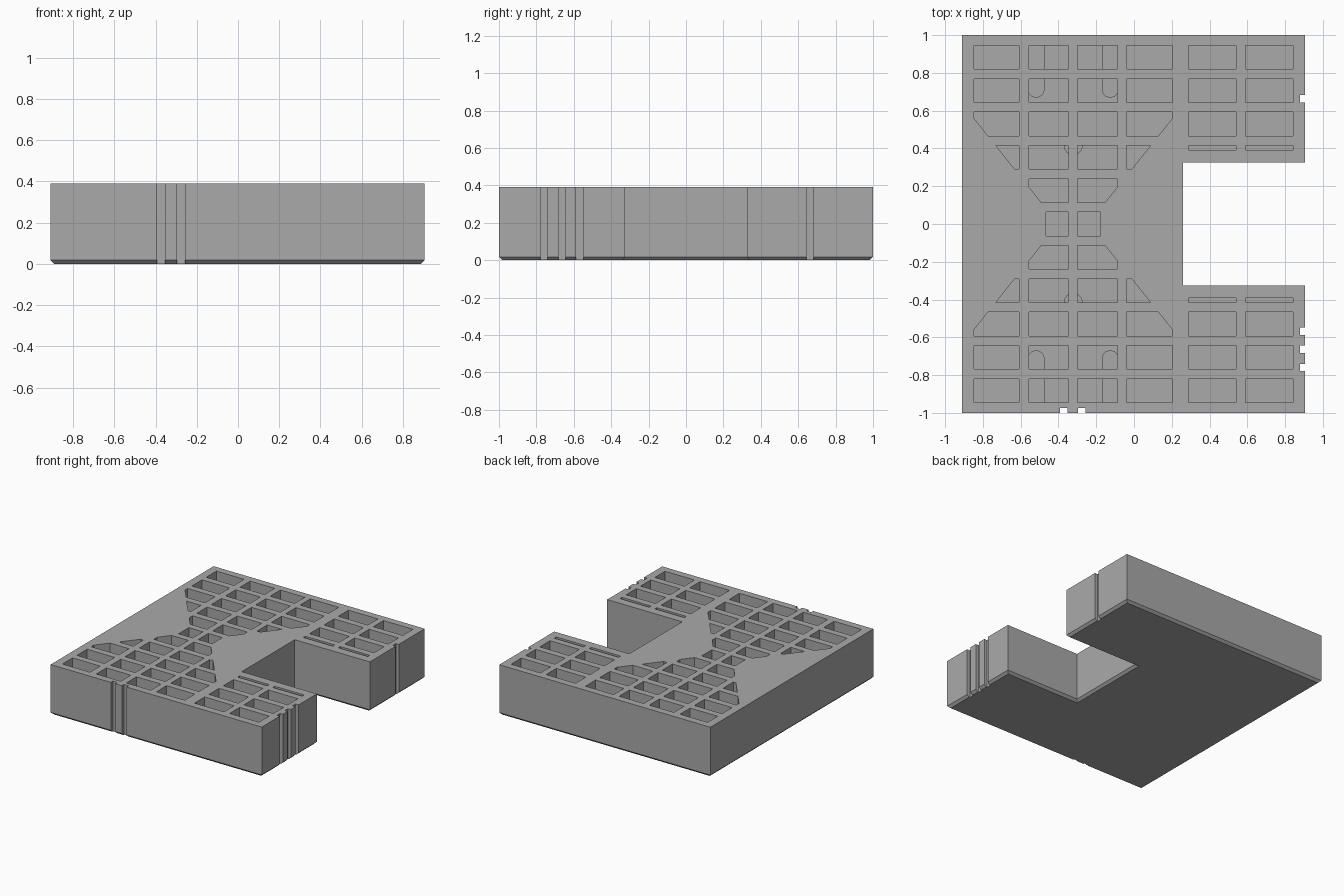
import bpy
import bmesh
import math

if "Cube" in bpy.data.objects:
    bpy.data.objects.remove(bpy.data.objects["Cube"])

grey = bpy.data.materials.new("plain grey")
grey.use_nodes = True
COLOUR = (0.4, 0.4, 0.4, 1)
grey.diffuse_color = COLOUR
grey.node_tree.nodes["Principled BSDF"].inputs["Base Color"].default_value = COLOUR

HEIGHT = 0.39
FLOOR = 0.06      # floor of the pockets
AXIS = -0.322     # x of the hourglass centre line


def rect(x0, x1, y0, y1):
    return [(x0, y0), (x1, y0), (x1, y1), (x0, y1)]


def make(name, outlines, z0, z1, chamfer=0):
    """Extrude closed outlines into one object, optionally chamfering the bottom rim."""
    bm = bmesh.new()
    for pts in outlines:
        face = bm.faces.new([bm.verts.new((x, y, z0)) for x, y in pts])
        top = bmesh.ops.extrude_face_region(bm, geom=[face], use_keep_orig=True)["geom"]
        for v in top:
            if isinstance(v, bmesh.types.BMVert):
                v.co.z = z1
    bmesh.ops.recalc_face_normals(bm, faces=bm.faces[:])
    if chamfer:
        rim = [e for e in bm.edges if all(v.co.z == z0 for v in e.verts)]
        bmesh.ops.bevel(bm, geom=rim, offset=chamfer, segments=1, affect='EDGES')
    mesh = bpy.data.meshes.new(name)
    bm.to_mesh(mesh)
    bm.free()
    mesh.materials.append(grey)
    obj = bpy.data.objects.new(name, mesh)
    bpy.context.collection.objects.link(obj)
    return obj


def boolean(target, tool, operation):
    mod = target.modifiers.new("cut", 'BOOLEAN')
    mod.operation = operation
    mod.solver = 'EXACT'
    mod.object = tool
    bpy.context.view_layer.objects.active = target
    bpy.ops.object.modifier_apply(modifier=mod.name)
    bpy.data.objects.remove(tool)


# Main block with a rectangular bay in one side
block = make("block", [[
    (-0.91, -1), (0.905, -1), (0.905, -0.325), (0.26, -0.325),
    (0.26, 0.325), (0.905, 0.325), (0.905, 1), (-0.91, 1)]], 0, HEIGHT, 0.018)

# Narrow vertical grooves in the front and the side
grooves = [rect(x - 0.02, x + 0.02, -1.1, -0.975) for x in (-0.373, -0.277)]
grooves += [rect(0.88, 1, y - 0.019, y + 0.019) for y in (-0.76, -0.663, -0.568, 0.663)]
boolean(block, make("groove_cutter", grooves, -0.1, 0.5), 'DIFFERENCE')

# Grid of pockets
columns = [(-0.847, -0.61), (-0.557, -0.346), (-0.298, -0.087),
           (-0.04, 0.203), (0.288, 0.541), (0.589, 0.842)]
cells = [rect(x0, x1, row * 0.1765 - 0.0625, row * 0.1765 + 0.0625)
         for x0, x1 in columns for row in range(-5, 6)]
pockets = make("pocket_cutter", cells, FLOOR, 0.5)

# Keep pockets only inside an hourglass and the two arms
quarter = [(0.144, 0.083), (0.54, 0.578), (0.54, 0.97)]
half = quarter + [(-x, y) for x, y in reversed(quarter)]
hourglass = [(AXIS + x, y) for x, y in half]
hourglass += [(AXIS - x, -y) for x, y in half]
arms = [rect(0.25, 0.88, 0.391, 0.97), rect(0.25, 0.88, -0.97, -0.391)]
boolean(pockets, make("pocket_region", [hourglass] + arms, -0.1, 0.6), 'INTERSECT')
boolean(block, pockets, 'DIFFERENCE')


# Low rounded pads on the pocket floors
def arc(cx, cy, r, start, end, n=16):
    return [(cx + r * math.cos(start + (end - start) * i / n),
             cy + r * math.sin(start + (end - start) * i / n)) for i in range(n + 1)]


for end_name, sy in (("back", 1), ("front", -1)):
    for side_name, sx in (("left", 1), ("right", -1)):
        cx = AXIS + sx * 0.196
        pad = arc(cx, 0.713, 0.044, math.pi, 2 * math.pi)
        pad += [(cx + 0.044, 0.97), (cx - 0.044, 0.97)]
        make(f"{end_name}_{side_name}_pad", [[(x, sy * y) for x, y in pad]],
             FLOOR - 0.01, FLOOR + 0.06)
    disc = arc(AXIS, sy * 0.416, 0.05, 0, 2 * math.pi, 24)[:-1]
    make(f"{end_name}_round_pad", [disc], FLOOR - 0.01, FLOOR + 0.06)
